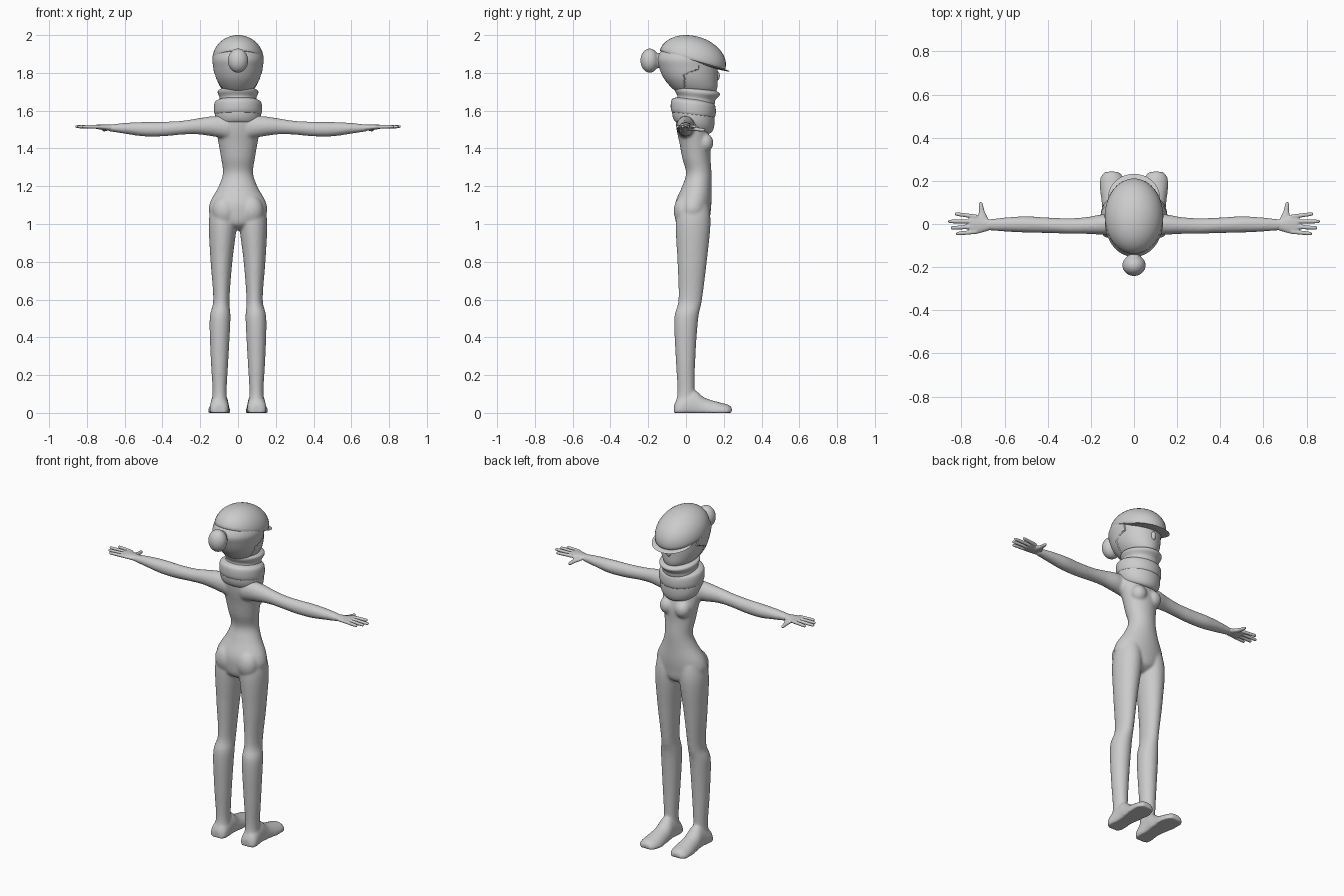
import bpy
import bmesh
from math import cos, sin, pi, radians
from mathutils import Matrix, Vector

default_cube = bpy.data.objects.get("Cube")
if default_cube:
    bpy.data.objects.remove(default_cube, do_unlink=True)

clay = bpy.data.materials.new("light_grey")
clay.use_nodes = True
clay.diffuse_color = (.6, .6, .6, 1)
clay.node_tree.nodes["Principled BSDF"].inputs["Base Color"].default_value = clay.diffuse_color


def spline(a, b, c, d, t):
    """Catmull-Rom blend of four key sections."""
    return [q + t / 2 * (r - p + t * (2 * p - 5 * q + 4 * r - s + t * (3 * (q - r) + s - p)))
            for p, q, r, s in zip(a, b, c, d)]


def loft(bm, axis, keys, side=1, segments=32, steps=6):
    """Skin elliptical sections (position, u_min, u_max, v_min, v_max) along an axis."""
    sections = []
    last = len(keys) - 1
    for i in range(last):
        around = [keys[min(max(j, 0), last)] for j in range(i - 1, i + 3)]
        sections += [spline(*around, step / steps) for step in range(steps)]
    sections.append(keys[-1])
    rings = []
    for pos, u_min, u_max, v_min, v_max in sections:
        ring = []
        for k in range(segments):
            angle = 2 * pi * k / segments
            u = (u_min + u_max) / 2 + (u_max - u_min) / 2 * cos(angle)
            v = (v_min + v_max) / 2 + (v_max - v_min) / 2 * sin(angle)
            x, y, z = {"x": (pos, u, v), "y": (u, pos, v), "z": (u, v, pos)}[axis]
            ring.append(bm.verts.new((x * side, y, max(z, 0))))
        rings.append(ring)
    for low, high in zip(rings, rings[1:]):
        for k in range(segments):
            n = (k + 1) % segments
            bm.faces.new((low[k], low[n], high[n], high[k]))
    bm.faces.new(rings[0])
    bm.faces.new(rings[-1])


def centred(rows):
    """Expand (z, half_width, y_back, y_front) rows into full sections."""
    return [(z, -w, w, back, front) for z, w, back, front in rows]


def ball(bm, place, size):
    matrix = Matrix.Translation(place) @ Matrix.Diagonal((*size, 1))
    return bmesh.ops.create_uvsphere(bm, u_segments=40, v_segments=24, radius=1, matrix=matrix)["verts"]


def finish(name, bm, voxel=0, relax=0):
    """Turn the bmesh into a smooth object, optionally fused into one skin."""
    bmesh.ops.recalc_face_normals(bm, faces=bm.faces)
    mesh = bpy.data.meshes.new(name)
    bm.to_mesh(mesh)
    bm.free()
    mesh.materials.append(clay)
    obj = bpy.data.objects.new(name, mesh)
    bpy.context.collection.objects.link(obj)
    bpy.ops.object.select_all(action="DESELECT")
    obj.select_set(True)
    bpy.context.view_layer.objects.active = obj
    if voxel:
        fuse = obj.modifiers.new("fuse", "REMESH")
        fuse.mode = "VOXEL"
        fuse.voxel_size = voxel
        fuse.use_smooth_shade = True
        soften = obj.modifiers.new("soften", "SMOOTH")
        soften.factor = .5
        soften.iterations = relax
        bpy.ops.object.shade_smooth()
    else:
        bpy.ops.object.shade_smooth_by_angle(angle=radians(50))
    return obj


# Body: torso, chest, hips, legs, feet and arms fused together
body = bmesh.new()
loft(body, "z", centred([
    (.97, .03, -.01, .08), (1, .11, -.05, .12), (1.06, .153, -.06, .13),
    (1.12, .146, -.055, .135), (1.2, .102, -.02, .135), (1.27, .08, 0, .135),
    (1.35, .09, -.02, .13), (1.43, .104, -.035, .13), (1.5, .115, -.05, .115),
    (1.56, .11, -.055, .1), (1.6, .07, -.045, .08), (1.72, .05, -.03, .07)]))
for side in (-1, 1):
    ball(body, (side * .05, .1, 1.43), (.045, .045, .05))
    ball(body, (side * .07, -.01, 1.07), (.065, .055, .08))
    loft(body, "z", [
        (1.1, .01, .14, -.04, .12), (1, .006, .155, -.055, .13), (.8, .03, .145, -.045, .11),
        (.6, .045, .131, -.04, .085), (.5, .04, .15, -.062, .065), (.3, .05, .145, -.055, .05),
        (.12, .06, .135, -.045, .045), (.05, .055, .14, -.055, .05), (0, .055, .14, -.06, .05)], side)
    loft(body, "y", [
        (-.064, .07, .13, -.03, .04), (-.04, .05, .15, -.05, .08), (.04, .05, .145, -.05, .12),
        (.1, .045, .15, -.05, .08), (.18, .04, .16, -.05, .055), (.22, .05, .155, -.04, .045),
        (.243, .07, .135, -.03, .03)], side)
    loft(body, "x", [
        (.05, -.05, .04, 1.45, 1.575), (.14, -.05, .045, 1.465, 1.57), (.22, -.046, .032, 1.475, 1.558),
        (.3, -.045, .027, 1.473, 1.546), (.4, -.042, .03, 1.464, 1.541), (.5, -.04, .036, 1.464, 1.54),
        (.6, -.035, .03, 1.478, 1.535), (.69, -.028, .02, 1.492, 1.525)], side)
finish("body", body, voxel=.007, relax=8)

# Hands: palm, four fingers and a thumb
fingers = ((.034, .047, .83), (.012, .012, .862), (-.012, -.018, .85), (-.036, -.045, .825))
for label, side in (("left", 1), ("right", -1)):
    hand = bmesh.new()
    loft(hand, "x", [
        (.66, -.026, .019, 1.492, 1.526), (.7, -.038, .03, 1.496, 1.526),
        (.73, -.046, .042, 1.5, 1.526), (.755, -.045, .043, 1.505, 1.525),
        (.765, -.03, .03, 1.51, 1.52)], side)
    for base_y, tip_y, tip_x in fingers:
        sections = []
        for t, r in ((0, .01), (.5, .0095), (.93, .008), (1, .003)):
            x = .73 + (tip_x - .73) * t
            y = base_y + (tip_y - base_y) * t
            sections.append((x, y - r, y + r, 1.515 - r, 1.515 + r))
        loft(hand, "x", sections, side, segments=16)
    loft(hand, "y", [
        (-.01, .665, .725, 1.497, 1.52), (.03, .678, .724, 1.493, 1.517),
        (.06, .693, .719, 1.491, 1.511), (.09, .7, .719, 1.49, 1.507),
        (.102, .706, .714, 1.495, 1.503)], side, segments=20)
    finish(label + "_hand", hand, voxel=.0035, relax=3)

# Head with a small nose
skull = centred([
    (1.68, .04, 0, .12), (1.69, .06, -.03, .15), (1.72, .09, -.07, .165),
    (1.77, .114, -.11, .167), (1.83, .125, -.135, .167), (1.88, .127, -.143, .165),
    (1.93, .1, -.11, .12), (1.96, .04, -.04, .06)])
head = bmesh.new()
loft(head, "z", skull, segments=48)
ball(head, (0, .163, 1.785), (.016, .016, .026))
finish("head", head)

# Hair: a shell over the skull that sinks below the face in front of the hairline
hair = bmesh.new()
loft(hair, "z", skull, segments=96, steps=10)
for vert in hair.verts:
    hairline = -.005 + .075 * min(max((vert.co.z - 1.79) / .03, 0), 1)
    grow = 1.05 if vert.co.y < hairline else .93
    vert.co.x *= grow
    vert.co.y = .02 + (vert.co.y - .02) * grow
finish("hair", hair)

# Bun with its tied neck
bun = bmesh.new()
ball(bun, (0, -.192, 1.865), (.054, .049, .064))
ball(bun, (0, -.145, 1.865), (.032, .045, .04))
finish("hair_bun", bun, voxel=.005, relax=4)

# Cap: flattened-bottom dome and brim, tipped forward
tip_forward = Matrix.Translation((0, .035, 1.87)) @ Matrix.Rotation(radians(-16), 4, "X")
cap = bmesh.new()
for vert in ball(cap, (0, 0, 0), (.136, .18, .125)):
    if vert.co.z < 0:
        vert.co.z *= .1
cap.transform(tip_forward)
finish("cap", cap)

brim = bmesh.new()
ball(brim, (0, .093, -.006), (.12, .114, .007))
brim.transform(tip_forward)
finish("cap_brim", brim)


def scarf_band(name, rows, droop):
    """Wrapped cloth band whose front hangs lower than its back."""
    bm = bmesh.new()
    loft(bm, "z", centred(rows), segments=48)
    for vert in bm.verts:
        vert.co.z -= (vert.co.y - .04) * droop(vert.co.z)
    finish(name, bm)


# Scarf: wide lower wrap, a raised fold and the tight upper wrap
scarf_band("scarf_lower", [
    (1.5, .08, -.04, .105), (1.515, .105, -.062, .135), (1.55, .12, -.072, .15),
    (1.6, .12, -.072, .15), (1.64, .105, -.06, .14), (1.65, .08, -.04, .12)],
    lambda z: 2.2 * (1.66 - z))
scarf_band("scarf_fold", [
    (1.57, .1, -.05, .13), (1.58, .122, -.075, .152), (1.61, .127, -.081, .158),
    (1.645, .122, -.075, .152), (1.66, .1, -.05, .13)],
    lambda z: .12)
scarf_band("scarf_upper", [
    (1.63, .08, -.04, .13), (1.645, .097, -.05, .15), (1.67, .097, -.046, .157),
    (1.695, .107, -.058, .178), (1.71, .103, -.056, .174), (1.718, .08, -.035, .15)],
    lambda z: .1)
